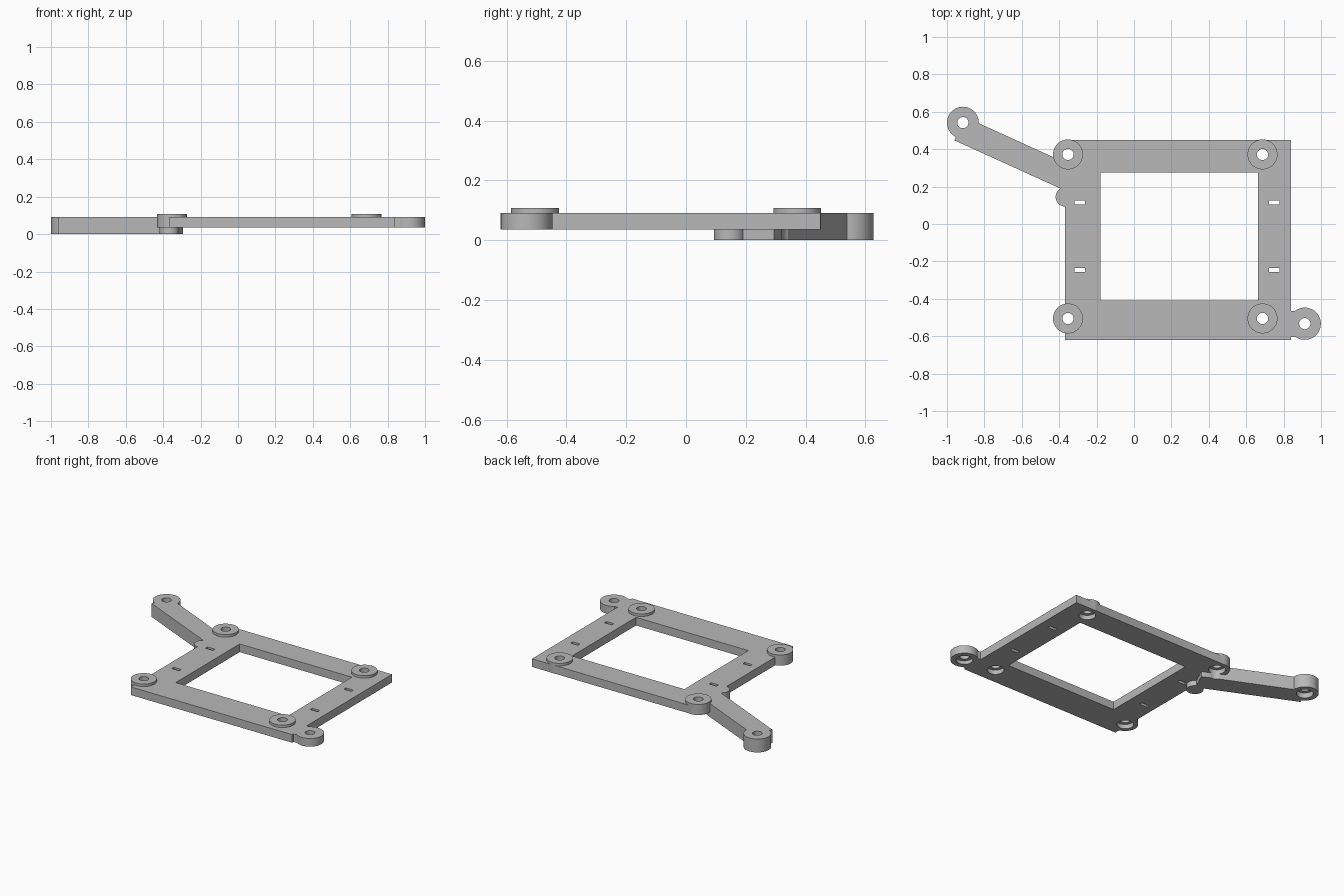
import bpy
import bmesh
from mathutils import Matrix, Vector

cube = bpy.data.objects.get("Cube")
if cube:
    bpy.data.objects.remove(cube, do_unlink=True)

grey = bpy.data.materials.new("plain grey")
grey.use_nodes = True
GREY = (0.48, 0.48, 0.48, 1)
grey.diffuse_color = GREY
grey.node_tree.nodes["Principled BSDF"].inputs["Base Color"].default_value = GREY

BASE, TOP, BOSS_TOP = 0.036, 0.091, 0.108


def prism(name, outline, z0, z1):
    """Extrude a counter-clockwise outline from z0 to z1."""
    bm = bmesh.new()
    face = bm.faces.new([bm.verts.new((x, y, z0)) for x, y in outline])
    up = bmesh.ops.extrude_face_region(bm, geom=[face])["geom"]
    bmesh.ops.translate(bm, vec=(0, 0, z1 - z0),
                        verts=[v for v in up if isinstance(v, bmesh.types.BMVert)])
    bmesh.ops.recalc_face_normals(bm, faces=bm.faces)
    return make(name, bm)


def make(name, bm):
    mesh = bpy.data.meshes.new(name)
    bm.to_mesh(mesh)
    bm.free()
    mesh.materials.append(grey)
    obj = bpy.data.objects.new(name, mesh)
    bpy.context.collection.objects.link(obj)
    return obj


def block(name, x0, x1, y0, y1, z0, z1):
    return prism(name, [(x0, y0), (x1, y0), (x1, y1), (x0, y1)], z0, z1)


def disc(name, centre, radius, z0, z1):
    bm = bmesh.new()
    bmesh.ops.create_cone(bm, cap_ends=True, segments=48, radius1=radius, radius2=radius,
                          depth=z1 - z0,
                          matrix=Matrix.Translation((*centre, (z0 + z1) / 2)))
    return make(name, bm)


def combine(target, tool, operation):
    """Merge or cut with a tool object, then discard the tool."""
    mod = target.modifiers.new(tool.name, 'BOOLEAN')
    mod.operation, mod.solver, mod.object = operation, 'EXACT', tool
    bpy.context.view_layer.objects.active = target
    bpy.ops.object.modifier_apply(modifier=mod.name)
    bpy.data.objects.remove(tool, do_unlink=True)


# Main plate
bracket = block("mounting_bracket", -0.37, 0.84, -0.62, 0.45, BASE, TOP)

# Diagonal arm and its rounded foot
start, end = Vector((-0.96, 0.447)), Vector((-0.35, 0.17))
side = (end - start).orthogonal().normalized() * 0.137
arm = prism("diagonal_arm", [start, end, end + side, start + side], 0, TOP)
combine(bracket, arm, 'UNION')
combine(bracket, disc("arm_foot", (-0.367, 0.145), 0.052, 0, TOP), 'UNION')

# Side tab and the two screw ears
combine(bracket, block("ear_tab", 0.8, 0.87, -0.605, -0.465, BASE, TOP), 'UNION')
arm_ear, side_ear = (-0.915, 0.542), (0.913, -0.533)
combine(bracket, disc("arm_ear", arm_ear, 0.085, 0, TOP), 'UNION')
combine(bracket, disc("side_ear", side_ear, 0.086, BASE, TOP), 'UNION')

# Corner bosses
bosses = [(x, y) for x in (-0.353, 0.687) for y in (-0.505, 0.372)]
for centre in bosses:
    combine(bracket, disc("corner_boss", centre, 0.08, BASE, BOSS_TOP), 'UNION')

# Window and cable tie slots
combine(bracket, block("window", -0.18, 0.662, -0.41, 0.275, -0.1, 0.2), 'DIFFERENCE')
for x in (-0.289, 0.749):
    for y in (-0.246, 0.115):
        slot = block("tie_slot", x - 0.028, x + 0.028, y - 0.011, y + 0.011, -0.1, 0.2)
        combine(bracket, slot, 'DIFFERENCE')

# Screw holes with recesses in the underside
for centre, recess_top in [(c, 0.066) for c in bosses] + [(arm_ear, 0.035), (side_ear, 0.06)]:
    combine(bracket, disc("screw_hole", centre, 0.03, -0.1, 0.2), 'DIFFERENCE')
    combine(bracket, disc("screw_recess", centre, 0.052, -0.1, recess_top), 'DIFFERENCE')

bpy.ops.object.select_all(action='DESELECT')
bracket.select_set(True)
bpy.context.view_layer.objects.active = bracket
bpy.ops.object.shade_smooth_by_angle(angle=0.5)
